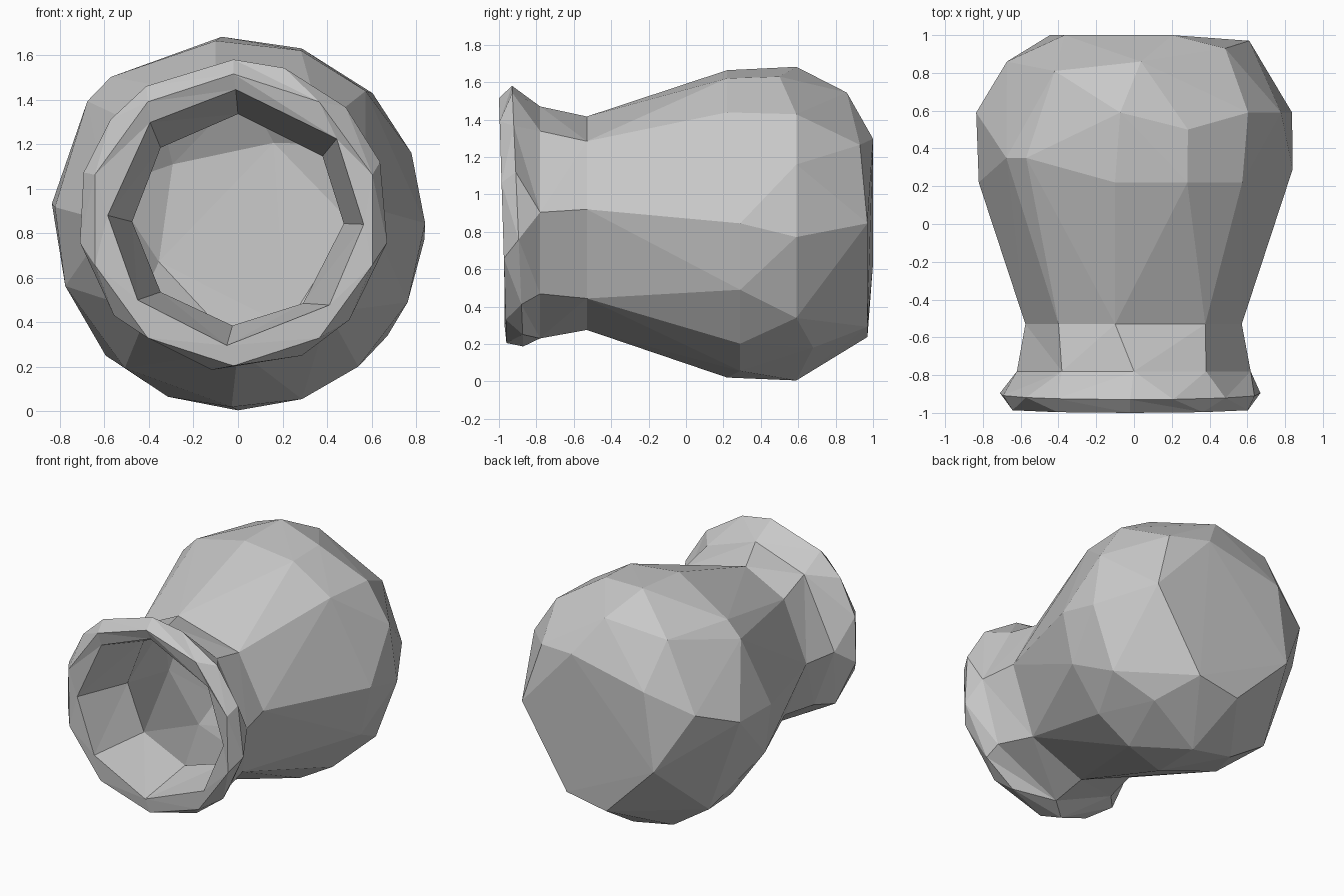
import bpy
import bmesh
from math import cos, sin, radians

if "Cube" in bpy.data.objects:
    bpy.data.objects.remove(bpy.data.objects["Cube"], do_unlink=True)

grey = bpy.data.materials.new("plain grey")
grey.use_nodes = True
colour = (0.58, 0.58, 0.58, 1)
grey.diffuse_color = colour
grey.node_tree.nodes["Principled BSDF"].inputs["Base Color"].default_value = colour

bm = bmesh.new()


def ring(y, radius, angles, cx=0.0, cz=0.845, tilt=0.0):
    """Vertices around the y axis at rising angles; tilt leans the ring fore and aft."""
    verts = [bm.verts.new((cx + radius * cos(radians(a)),
                           y + tilt * sin(radians(a)),
                           cz + radius * sin(radians(a)))) for a in angles]
    return verts, list(angles)


def bridge(first, second):
    """Join two rings with a band of triangles, even if their side counts differ."""
    (va, aa), (vb, ab) = first, second
    na, nb = len(va), len(vb)
    aa, ab = aa + [aa[0] + 360], ab + [ab[0] + 360]
    i = j = 0
    while i < na or j < nb:
        if j == nb or (i < na and aa[i + 1] <= ab[j + 1]):
            bm.faces.new((va[i], va[(i + 1) % na], vb[j % nb]))
            i += 1
        else:
            bm.faces.new((va[i % na], vb[(j + 1) % nb], vb[j]))
            j += 1


def bulb(mouth, rings):
    """Faceted convex bowl through all rings, left open at its mouth."""
    verts = mouth[0] + [v for r in rings for v in r[0]]
    result = bmesh.ops.convex_hull(bm, input=verts)
    loose = [v for v in result["geom_interior"] if isinstance(v, bmesh.types.BMVert)]
    if loose:
        bmesh.ops.delete(bm, geom=loose, context="VERTS")
    opening = set(mouth[0])
    lid = [f for f in bm.faces if all(v in opening for v in f.verts)]
    bmesh.ops.delete(bm, geom=lid, context="FACES")


# Irregular corners of the body: depth, radius, angles
body = [
    (0.22, 0.825, (46, 70, 97, 175, 200, 232, 268)),
    (0.29, 0.84, (0, 290, 310, 335)),
    (0.35, 0.87, (131, 141)),
    (0.59, 0.84, (22, 44, 95, 174, 225, 248, 270, 323, 355)),
    (0.50, 0.835, (70,)),
    (0.68, 0.775, (301,)),
    (0.81, 0.77, (123,)),
    (0.86, 0.70, (87, 164)),
    (0.93, 0.64, (41,)),
    (0.97, 0.61, (0, 265, 295)),
    (1.0, 0.495, (66, 138, 206)),
]
wall = 0.1

# Outer body
neck = ring(-0.53, 0.575, (7, 49, 100, 134, 180, 225, 270, 315), cz=0.85)
bulb(neck, [ring(y, r, angles) for y, r, angles in body])

# Hollow inside
throat = ring(-0.56, 0.475, (37, 90, 137, 181, 223, 267, 308, 358), cz=0.86)
bulb(throat, [ring(y * (1 - wall), r - wall, angles) for y, r, angles in body])

# Flared collar, rolled rim and throat
profile = [
    neck,
    ring(-0.78, 0.62, (5, 52, 90, 128, 180, 222, 270, 322), cz=0.85),
    ring(-0.90, 0.70, (20, 44, 71, 90, 124, 142, 164, 190, 220, 262, 296, 318, 350),
         cx=-0.02, cz=0.88, tilt=-0.03),
    ring(-0.98, 0.655, range(18, 360, 36), cx=-0.02, cz=0.86, tilt=-0.02),
    ring(-0.97, 0.575, (38, 90, 132, 179, 220, 266, 317, 357), cx=-0.01, cz=0.87),
    throat,
]
for a, b in zip(profile, profile[1:]):
    bridge(a, b)

bmesh.ops.recalc_face_normals(bm, faces=bm.faces[:])
mesh = bpy.data.meshes.new("jar")
bm.to_mesh(mesh)
bm.free()
mesh.materials.append(grey)
jar = bpy.data.objects.new("jar", mesh)
bpy.context.collection.objects.link(jar)
